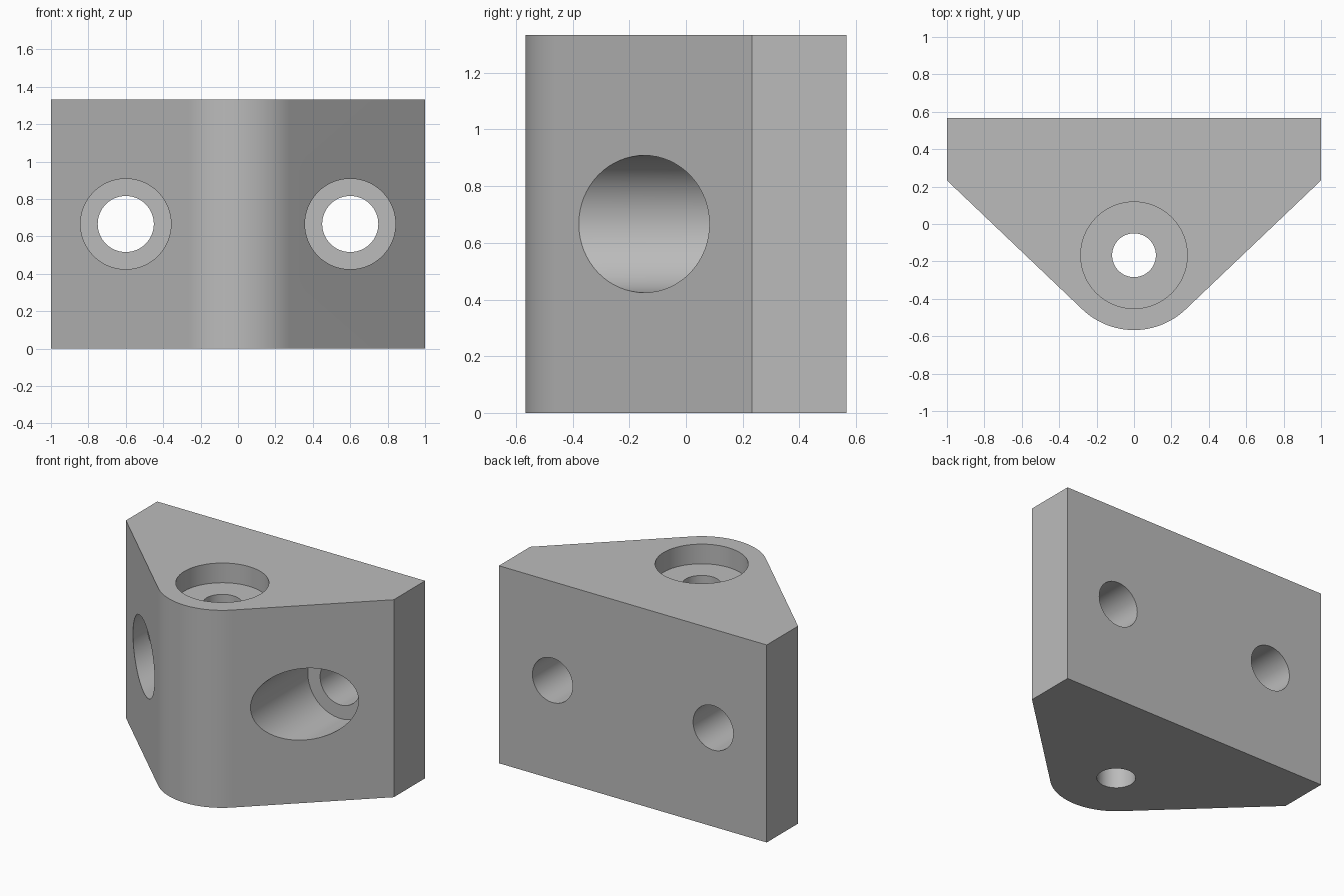
import bpy
import bmesh
from math import acos, atan2, cos, hypot, pi, radians, sin
from mathutils import Matrix, Vector

cube = bpy.data.objects.get("Cube")
if cube:
    bpy.data.objects.remove(cube, do_unlink=True)

HEIGHT = 1.333
BACK, SHOULDER = 0.567, 0.233      # y of rear face and of side corners
NOSE_Y, NOSE_R = -0.167, 0.4       # rounded front edge

grey = bpy.data.materials.new("plain grey")
grey.use_nodes = True
colour = (0.5, 0.5, 0.5, 1)
grey.diffuse_color = colour
grey.node_tree.nodes["Principled BSDF"].inputs["Base Color"].default_value = colour


def add_object(name, bm):
    bmesh.ops.recalc_face_normals(bm, faces=bm.faces)
    mesh = bpy.data.meshes.new(name)
    bm.to_mesh(mesh)
    bm.free()
    mesh.materials.append(grey)
    obj = bpy.data.objects.new(name, mesh)
    bpy.context.collection.objects.link(obj)
    return obj


def stepped_cutter(name, profile, matrix, steps=64):
    """Lathe (radius, height) pairs around z, then place the result."""
    bm = bmesh.new()
    verts = [bm.verts.new((r, 0, h)) for r, h in profile]
    edges = [bm.edges.new(pair) for pair in zip(verts, verts[1:])]
    bmesh.ops.spin(bm, geom=verts + edges, cent=(0, 0, 0), axis=(0, 0, 1),
                   angle=2 * pi, steps=steps)
    bmesh.ops.remove_doubles(bm, verts=bm.verts, dist=1e-4)
    bm.transform(matrix)
    obj = add_object(name, bm)
    obj.hide_render = True
    return obj


# Block: sloping sides run tangent to the rounded nose
run = SHOULDER - NOSE_Y
tangent = atan2(run, 1) - acos(NOSE_R / hypot(1, run))
steps = 32
outline = [(-1, SHOULDER)]
for i in range(steps + 1):
    a = -pi - tangent + (pi + 2 * tangent) * i / steps
    outline.append((NOSE_R * cos(a), NOSE_Y + NOSE_R * sin(a)))
outline += [(1, SHOULDER), (1, BACK), (-1, BACK)]

bm = bmesh.new()
base = bm.faces.new([bm.verts.new((x, y, 0)) for x, y in outline])
top = bmesh.ops.extrude_face_region(bm, geom=[base])["geom"]
bmesh.ops.translate(bm, vec=(0, 0, HEIGHT),
                    verts=[v for v in top if isinstance(v, bmesh.types.BMVert)])
block = add_object("corner_block", bm)

# Counterbored vertical hole
cutters = [stepped_cutter(
    "vertical_hole",
    [(0, -0.2), (0.117, -0.2), (0.117, 1.2), (0.285, 1.2), (0.285, 1.6), (0, 1.6)],
    Matrix.Translation((0, NOSE_Y, 0)))]

# Counterbored screw holes from front to back, one each side
for side, name in ((1, "left"), (-1, "right")):
    place = (Matrix.Translation(Vector((side * 0.6, 0, HEIGHT / 2)))
             @ Matrix.Rotation(radians(90), 4, "X"))
    cutters.append(stepped_cutter(
        name + "_screw_hole",
        [(0, -0.8), (0.15, -0.8), (0.15, -SHOULDER), (0.242, -SHOULDER),
         (0.242, 0.8), (0, 0.8)], place))

# Cut the holes and drop the cutters
bpy.context.view_layer.objects.active = block
block.select_set(True)
for cutter in cutters:
    mod = block.modifiers.new(cutter.name, "BOOLEAN")
    mod.operation = "DIFFERENCE"
    mod.solver = "EXACT"
    mod.object = cutter
    bpy.ops.object.modifier_apply(modifier=mod.name)
    bpy.data.objects.remove(cutter, do_unlink=True)

bpy.ops.object.shade_smooth_by_angle(angle=radians(30))
